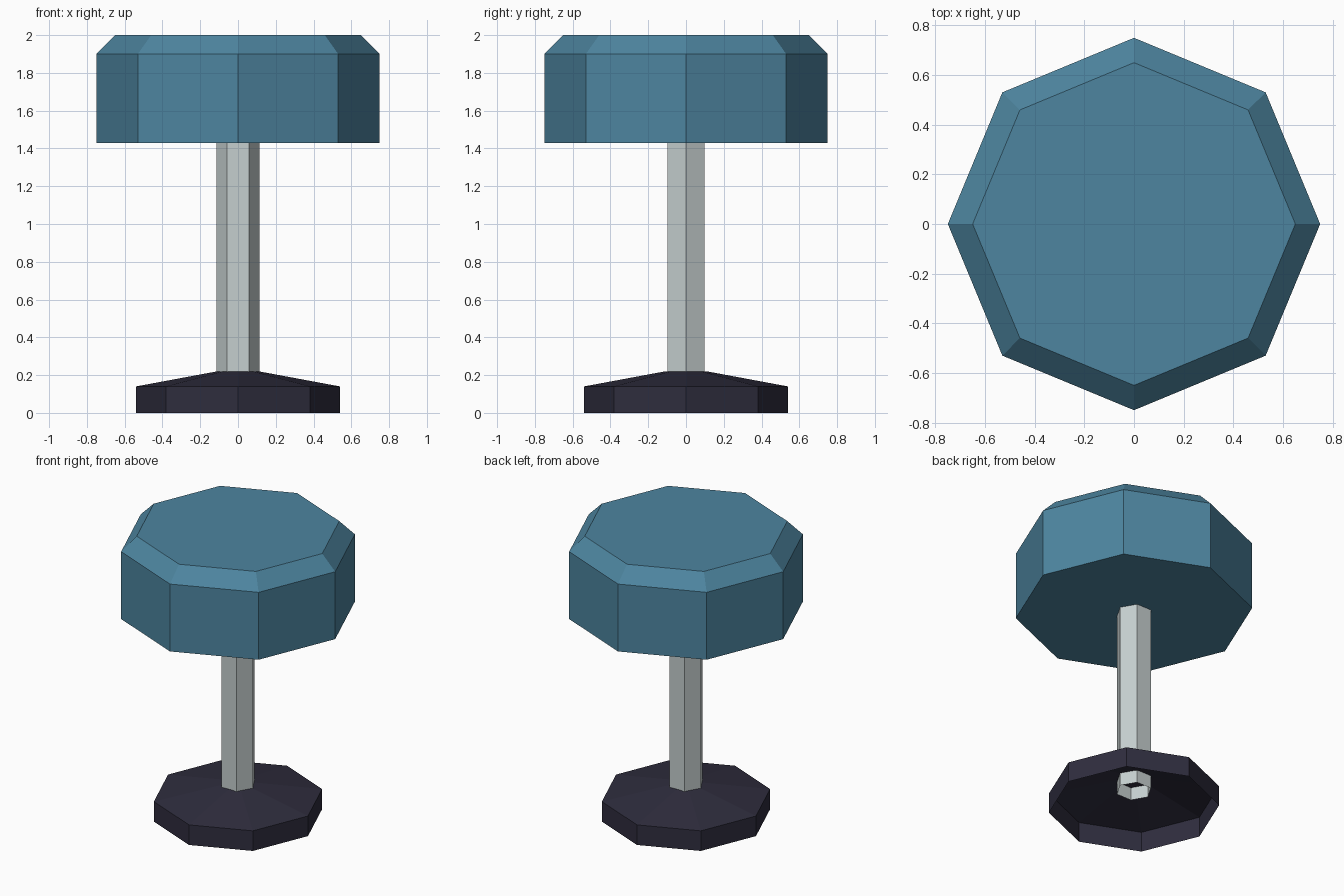
import bpy, bmesh, math

if "Cube" in bpy.data.objects:
    bpy.data.objects.remove(bpy.data.objects["Cube"])


def material(name, color):
    m = bpy.data.materials.new(name)
    m.diffuse_color = (*color, 1)
    m.use_nodes = True
    m.node_tree.nodes["Principled BSDF"].inputs["Base Color"].default_value = m.diffuse_color
    return m


def lathe(name, sides, profile, mat, cap_bottom=False, cap_top=False):
    """Stack flat-sided rings of (radius, z); the first corner lies on +x."""
    bm = bmesh.new()
    rings = []
    for r, z in profile:
        angles = [2 * math.pi * i / sides for i in range(sides)]
        rings.append([bm.verts.new((r * math.cos(a), r * math.sin(a), z)) for a in angles])
    for low, high in zip(rings, rings[1:]):
        for i in range(sides):
            j = (i + 1) % sides
            bm.faces.new((low[i], low[j], high[j], high[i]))
    if cap_bottom:
        bm.faces.new(rings[0][::-1])
    if cap_top:
        bm.faces.new(rings[-1])
    mesh = bpy.data.meshes.new(name)
    bm.to_mesh(mesh)
    bm.free()
    mesh.materials.append(mat)
    obj = bpy.data.objects.new(name, mesh)
    bpy.context.collection.objects.link(obj)
    return obj


blue = material("blue cushion", (0.075, 0.235, 0.35))
grey = material("pale grey metal", (0.56, 0.62, 0.62))
dark = material("dark violet base", (0.028, 0.026, 0.048))

# Seat: closed octagonal cushion with a bevelled top edge
lathe("seat", 8, [(0.75, 1.43), (0.75, 1.9), (0.65, 2.0)], blue, True, True)

# Pole: open hexagonal tube reaching through the base
lathe("pole", 6, [(0.114, 0.13), (0.114, 1.43)], grey)

# Base: hollow octagonal foot, open underneath, sloping up to the pole
lathe("base", 8, [(0.54, 0), (0.54, 0.14), (0.11, 0.22)], dark, cap_top=True)
